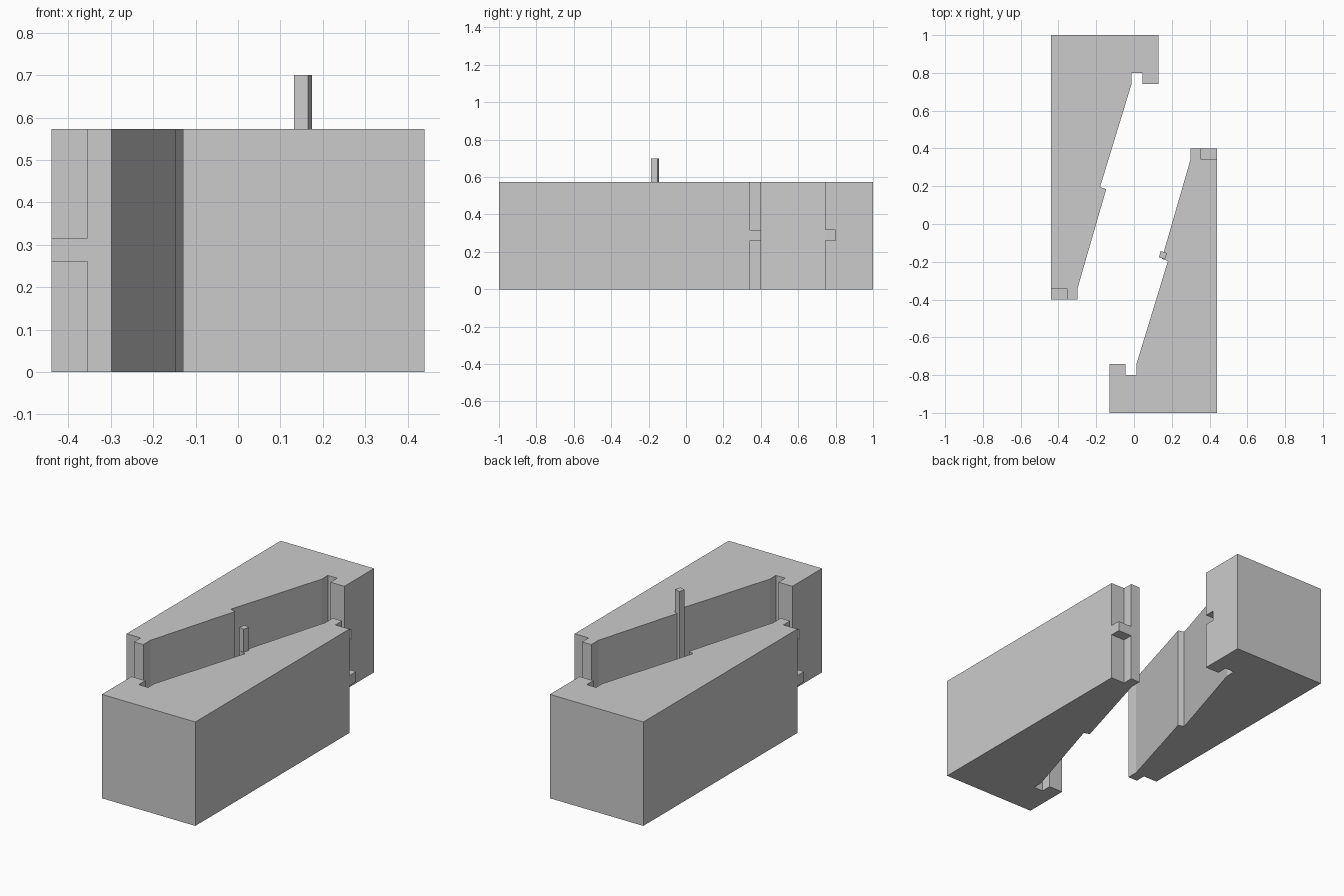
import bpy, bmesh, math

cube = bpy.data.objects.get("Cube")
if cube:
    bpy.data.objects.remove(cube, do_unlink=True)

HEIGHT = 0.573
SLOT_LOW, SLOT_HIGH = 0.26, 0.316

grey = bpy.data.materials.new("plain grey")
grey.use_nodes = True
grey.diffuse_color = (0.6, 0.6, 0.6, 1)
grey.node_tree.nodes["Principled BSDF"].inputs["Base Color"].default_value = (0.6, 0.6, 0.6, 1)


def prism(name, outline, low, high, angle=0.0):
    """Extrude a plan outline between two heights, turned about the z axis."""
    c, s = math.cos(angle), math.sin(angle)
    bm = bmesh.new()
    base = bm.faces.new([bm.verts.new((x * c - y * s, x * s + y * c, low)) for x, y in outline])
    top = bmesh.ops.extrude_face_region(bm, geom=[base])["geom"]
    bmesh.ops.translate(bm, vec=(0, 0, high - low),
                        verts=[v for v in top if isinstance(v, bmesh.types.BMVert)])
    bmesh.ops.recalc_face_normals(bm, faces=bm.faces)
    mesh = bpy.data.meshes.new(name)
    bm.to_mesh(mesh)
    bm.free()
    mesh.materials.append(grey)
    obj = bpy.data.objects.new(name, mesh)
    bpy.context.collection.objects.link(obj)
    return obj


def rect(x0, x1, y0, y1):
    return [(x0, y0), (x1, y0), (x1, y1), (x0, y1)]


def cut(target, cutter):
    mod = target.modifiers.new(cutter.name, "BOOLEAN")
    mod.operation = "DIFFERENCE"
    mod.solver = "EXACT"
    mod.object = cutter
    cutter.hide_render = True
    cutter.hide_viewport = True
    cutter.display_type = "WIRE"


# Beam plan: hooked butt, sloping face with a step, blunt tip
beam_plan = [(-0.13, -1), (0.44, -1), (0.44, 0.4), (0.298, 0.4), (0.298, 0.337),
             (0.147, -0.185), (0.18, -0.195), (0.012, -0.745), (0.012, -0.8),
             (-0.045, -0.8), (-0.045, -0.742), (-0.13, -0.742)]

# Two identical beams, half a turn apart
for side, angle in (("left", 0.0), ("right", math.pi)):
    beam = prism(side + "_beam", beam_plan, 0, HEIGHT, angle)
    # Tip corner notched above and below a small tab
    notch = rect(0.355, 0.5, 0.342, 0.5)
    cut(beam, prism(side + "_upper_notch_cutter", notch, SLOT_HIGH, 0.7, angle))
    cut(beam, prism(side + "_lower_notch_cutter", notch, -0.1, SLOT_LOW, angle))
    # Slot through the hook lip that takes the tab
    slot = rect(-0.2, -0.03, -0.8, -0.7)
    cut(beam, prism(side + "_slot_cutter", slot, SLOT_LOW, SLOT_HIGH, angle))

# Square locking key, aligned with the sloping face
half = 0.0172
key = prism("locking_key", rect(-half, half, -half, half), 0.125, 0.7)
key.location = (0.153, -0.165, 0)
key.rotation_euler.z = -math.radians(16.5)
